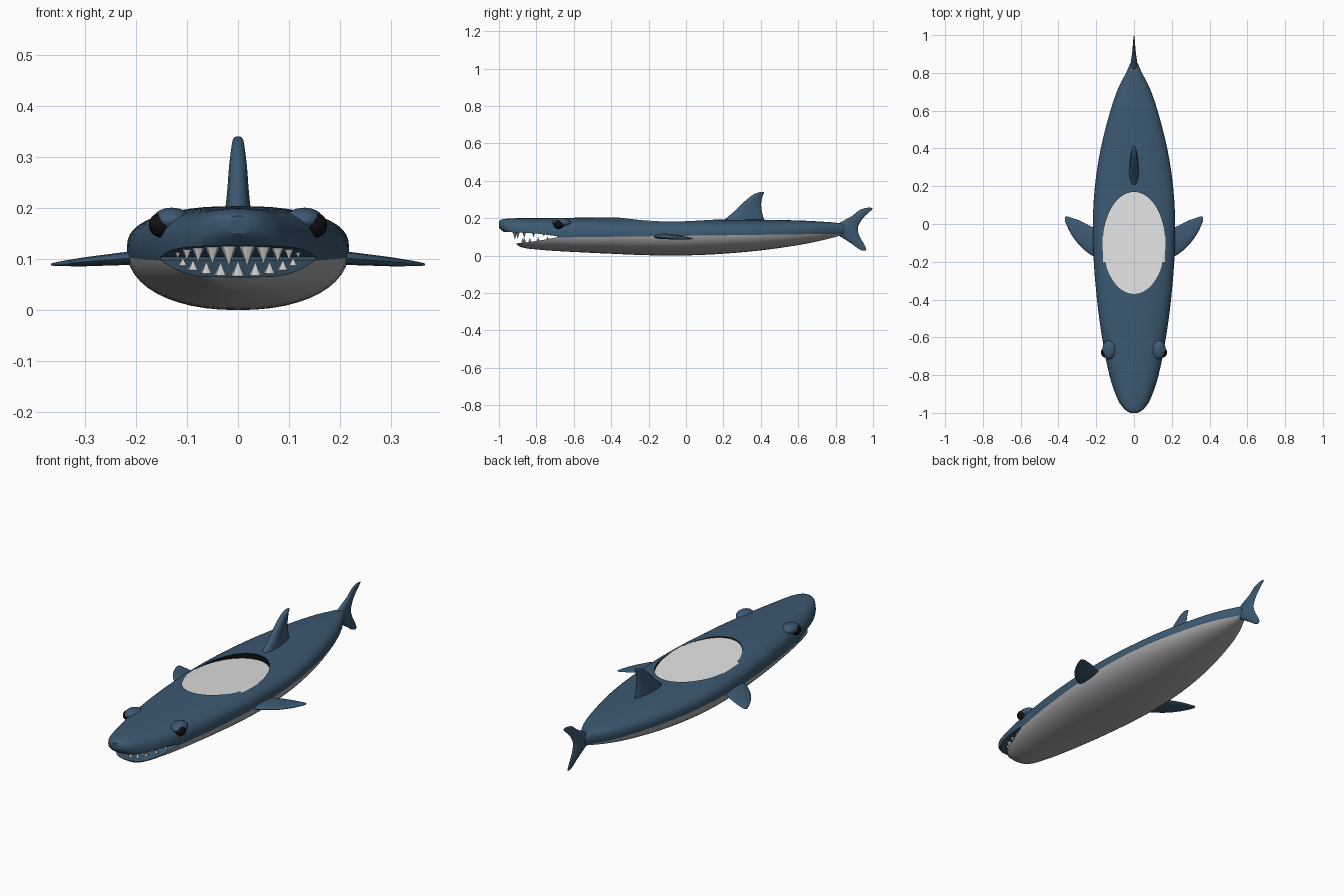
import bpy, bmesh, math
from mathutils import Vector

if "Cube" in bpy.data.objects:
    bpy.data.objects.remove(bpy.data.objects["Cube"])


def material(name, col):
    m = bpy.data.materials.new(name)
    m.diffuse_color = (*col, 1)
    m.use_nodes = True
    m.node_tree.nodes["Principled BSDF"].inputs["Base Color"].default_value = m.diffuse_color
    return m


BLUE = material("slate blue", (0.045, 0.1, 0.165))
BELLY = material("belly grey", (0.40, 0.39, 0.40))
PLATE = material("pale grey", (0.75, 0.75, 0.75))
TOOTH = material("tooth white", (0.6, 0.6, 0.6))
BLACK = material("black", (0.005, 0.005, 0.006))


def make(name, verts, faces, *mats):
    me = bpy.data.meshes.new(name)
    me.from_pydata(verts, [], faces)
    bm = bmesh.new()
    bm.from_mesh(me)
    bmesh.ops.recalc_face_normals(bm, faces=bm.faces)
    bm.to_mesh(me)
    bm.free()
    ob = bpy.data.objects.new(name, me)
    bpy.context.collection.objects.link(ob)
    for m in mats:
        me.materials.append(m)
    return ob


def activate(ob):
    bpy.ops.object.select_all(action='DESELECT')
    ob.select_set(True)
    bpy.context.view_layer.objects.active = ob


def smooth(ob, angle=40):
    activate(ob)
    bpy.ops.object.shade_smooth_by_angle(angle=math.radians(angle))


def loft(name, rings, *mats):
    n = len(rings[0])
    verts = [v for r in rings for v in r]
    faces = [(i * n + j, i * n + (j + 1) % n, (i + 1) * n + (j + 1) % n, (i + 1) * n + j)
             for i in range(len(rings) - 1) for j in range(n)]
    faces += [tuple(range(n)), tuple(range(len(verts) - n, len(verts)))]
    return make(name, verts, faces, *mats)


def refine(rows, steps):
    """Smooth curve through the given rows."""
    out = []
    for i in range(len(rows) - 1):
        a, b, c, d = (rows[max(0, min(len(rows) - 1, i + k))] for k in (-1, 0, 1, 2))
        for s in range(steps):
            t = s / steps
            out.append([0.5 * (2 * q + (r - p) * t + (2 * p - 5 * q + 4 * r - w) * t * t
                               + (3 * q - p - 3 * r + w) * t ** 3)
                        for p, q, r, w in zip(a, b, c, d)])
    return out + [list(rows[-1])]


# hull: y, half width, bottom z, widest z, top z
stations = [
    (-1.0, .02, .15, .165, .185), (-.985, .045, .135, .16, .193), (-.95, .075, .105, .145, .198),
    (-.9, .098, .055, .13, .2), (-.86, .113, .04, .122, .2), (-.8, .13, .033, .12, .2),
    (-.7, .152, .025, .12, .201), (-.55, .177, .017, .12, .203), (-.4, .196, .01, .12, .204),
    (-.2, .213, .002, .12, .202), (0, .218, .001, .12, .198), (.2, .207, .01, .122, .192),
    (.4, .176, .028, .125, .192), (.6, .125, .056, .13, .188), (.72, .083, .08, .137, .182),
    (.8, .042, .1, .14, .176), (.85, .02, .115, .142, .167)]
N = 48
rings = []
for y, w, zb, zm, zt in refine(stations, 3):
    ring = []
    for k in range(N):
        c, s = math.cos(2 * math.pi * k / N), math.sin(2 * math.pi * k / N)
        e = 2 / (2.6 if s > 0 else 2.2)
        x = w * math.copysign(abs(c) ** e, c)
        ring.append((x, y, zm + (zt - zm if s > 0 else zm - zb) * math.copysign(abs(s) ** e, s)))
    rings.append(ring)
hull = loft("hull", rings, BLUE, BELLY, PLATE, BLACK)

# cockpit well, with a floor that slopes down to the rear
CY, RX, RY = -.10, .165, .27


def floor_z(y):
    return .181 - .06 * (y - CY)


oval = [(RX * math.cos(a), CY + RY * math.sin(a)) for a in (2 * math.pi * k / 64 for k in range(64))]
well = loft("well_cutter", [[(x, y, floor_z(y)) for x, y in oval], [(x, y, .4) for x, y in oval]])

# open mouth wedge
jaw = [(-1.1, .13), (-.9, .124), (-.8, .118), (-.69, .104), (-.69, .098), (-.78, .081),
       (-.88, .067), (-1.1, .055)]
mouth = loft("mouth_cutter", [[(x, y, z) for y, z in jaw] for x in (-.4, .4)])

for cutter in (well, mouth):
    cutter.hide_render = True
    mod = hull.modifiers.new("cut", 'BOOLEAN')
    mod.operation, mod.solver, mod.object = 'DIFFERENCE', 'EXACT', cutter
    activate(hull)
    bpy.ops.object.modifier_apply(modifier=mod.name)
    bpy.data.objects.remove(cutter)

# hull colours: belly below a gently rising line, pale well floor, dark well wall
bm = bmesh.new()
bm.from_mesh(hull.data)
bmesh.ops.bisect_plane(bm, geom=bm.verts[:] + bm.edges[:] + bm.faces[:],
                       plane_co=(0, 0, .106), plane_no=Vector((0, -.013, 1)).normalized())
for f in bm.faces:
    c = f.calc_center_median()
    r = math.hypot(c.x / RX, (c.y - CY) / RY)
    f.material_index = 0
    if c.z < .106 + .013 * c.y:
        f.material_index = 1
        if c.y < -.685 and f.normal.z > .5:
            f.material_index = 0
    elif r < 1.01 and abs(c.z - floor_z(c.y)) < .002 and f.normal.z > .9:
        f.material_index = 2
    elif abs(r - 1) < .02 and abs(f.normal.z) < .1:
        f.material_index = 3
bm.to_mesh(hull.data)
bm.free()
smooth(hull)


def fin(name, rows, place):
    """Rows of (span, leading y, trailing y, half thickness)."""
    rings = []
    for h, y0, y1, t in refine(rows, 3):
        ring = []
        for k in range(16):
            a = 2 * math.pi * k / 16
            u = .5 - .5 * math.cos(a)
            ring.append(place(h, y0 + (y1 - y0) * u, t * math.sin(a) * (1.25 - .6 * u)))
        rings.append(ring)
    smooth(loft(name, rings, BLUE), 60)


def upright(h, y, t):
    return (t, y, h)


fin("dorsal_fin", [(.17, .18, .425, .028), (.2, .215, .415, .025), (.24, .262, .405, .021),
                   (.28, .302, .402, .018), (.32, .35, .41, .013), (.335, .38, .417, .01),
                   (.34, .4, .415, .005)], upright)
fin("tail_fin", [(.026, .945, .96, .002), (.035, .925, .964, .004), (.06, .89, .953, .007),
                 (.09, .845, .935, .012), (.12, .80, .922, .017), (.15, .79, .919, .018),
                 (.18, .83, .932, .014), (.21, .885, .955, .009), (.24, .922, .988, .006),
                 (.252, .95, .998, .004), (.256, .97, .99, .002)], upright)
for side, label in ((-1, "left"), (1, "right")):
    fin(label + "_side_fin",
        [(.17, -.185, -.01, .015), (.22, -.168, -.015, .013), (.26, -.14, .005, .011),
         (.3, -.1, .023, .009), (.335, -.05, .034, .006), (.355, -.01, .04, .004),
         (.366, .02, .036, .002)],
        lambda h, y, t: (side * h, y, .103 - .08 * (h - .2) + t))


def ball(name, loc, scale, mat):
    bpy.ops.mesh.primitive_uv_sphere_add(segments=24, ring_count=14, radius=1, location=loc)
    ob = bpy.context.object
    ob.name, ob.scale = name, scale
    ob.data.materials.append(mat)
    smooth(ob, 60)


# eyes under soft brows
for side, label in ((-1, "left"), (1, "right")):
    ball(label + "_eye", (side * .148, -.68, .167), (.027, .028, .025), BLACK)
    ball(label + "_brow", (side * .13, -.665, .176), (.038, .05, .025), BLUE)


def tooth(name, x, y, z, r, h):
    """Pointed tooth; negative height hangs down."""
    ring = [(x + r * math.cos(a), y + r * .7 * math.sin(a), z)
            for a in (math.pi * k / 4 for k in range(8))]
    verts = ring + [(x, y, z + h)]
    make(name, verts, [tuple(range(8))] + [(k, (k + 1) % 8, 8) for k in range(8)], TOOTH)


# tooth rows follow the curve of each jaw
for i, (x, y) in enumerate([(.018, -.915), (.05, -.9), (.078, -.865), (.1, -.815), (.118, -.76)]):
    for s in (-1, 1):
        tooth("upper_tooth", s * x, y, .131, .018 - .001 * i, -.046 + .004 * i)
for i, (x, y) in enumerate([(0, -.872), (.034, -.863), (.062, -.835), (.088, -.79), (.108, -.74)]):
    for s in (-1, 1) if x else (1,):
        tooth("lower_tooth", s * x, y, .062 + .16 * (y + .872), .016 - .001 * i, .036 - .004 * i)
